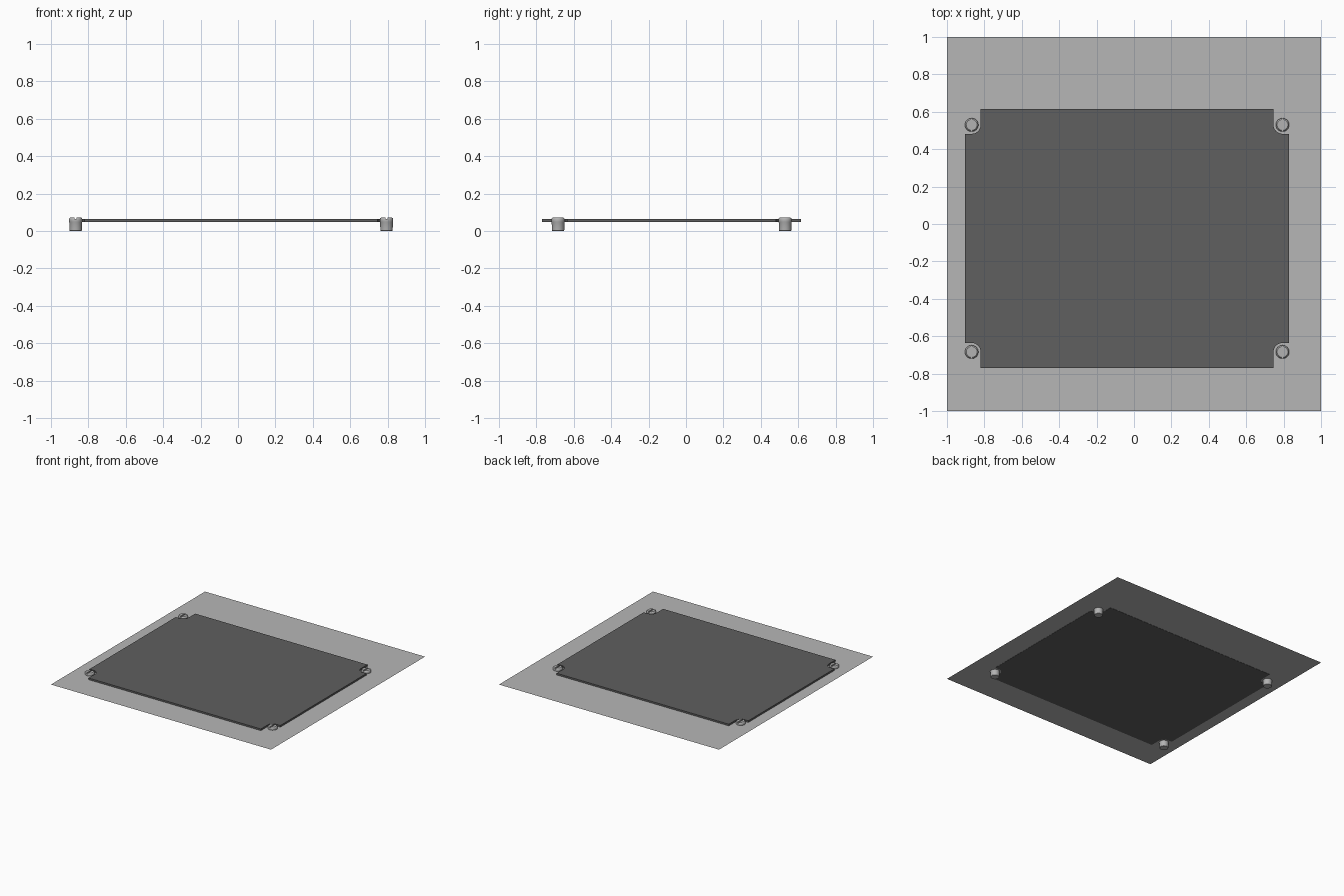
import bpy, bmesh, math

if "Cube" in bpy.data.objects:
    bpy.data.objects.remove(bpy.data.objects["Cube"])

CX, CY = -0.037, -0.077      # plate centre
SX, SY = 0.831, 0.607        # screw offsets from plate centre


def material(name, v):
    m = bpy.data.materials.new(name)
    m.diffuse_color = (v, v, v, 1)
    m.use_nodes = True
    m.node_tree.nodes["Principled BSDF"].inputs["Base Color"].default_value = m.diffuse_color
    return m


light = material("light_grey", 0.47)
dark = material("dark_grey", 0.115)
metal = material("screw_grey", 0.45)


def add(name, mesh, mat=None, loc=(0, 0, 0)):
    ob = bpy.data.objects.new(name, mesh)
    ob.location = loc
    bpy.context.collection.objects.link(ob)
    if mat:
        mesh.materials.append(mat)
    return ob


def to_mesh(bm, name):
    bmesh.ops.recalc_face_normals(bm, faces=bm.faces)
    me = bpy.data.meshes.new(name)
    bm.to_mesh(me)
    bm.free()
    return me


# Thin square backing sheet, level with the underside of the plate
bm = bmesh.new()
bm.faces.new([bm.verts.new((x, y, 0)) for x, y in ((-1, -1), (1, -1), (1, 1), (-1, 1))])
add("backing_sheet", to_mesh(bm, "backing_sheet"), light, (0, 0, 0.049))

# Cover plate with rounded notches around the screws
HX, HY, R = 0.867, 0.692, 0.048
quarter = [(HX, SY - R)]
for i in range(9):
    a = math.radians(270 - 90 * i / 8)
    quarter.append((SX + R * math.cos(a), SY + R * math.sin(a)))
quarter.append((SX - R, HY))
outline = []
for sx, sy in ((1, 1), (-1, 1), (-1, -1), (1, -1)):
    pts = quarter if sx * sy > 0 else quarter[::-1]
    outline += [(sx * x, sy * y) for x, y in pts]
bm = bmesh.new()
face = bm.faces.new([bm.verts.new((x, y, 0)) for x, y in outline])
ext = bmesh.ops.extrude_face_region(bm, geom=[face], use_keep_orig=True)
bmesh.ops.translate(bm, vec=(0, 0, 0.0155),
                    verts=[v for v in ext["geom"] if isinstance(v, bmesh.types.BMVert)])
add("cover_plate", to_mesh(bm, "cover_plate"), dark, (CX, CY, 0.0475))

# Slotted screw, lathed from a profile
profile = [(0.031, 0), (0.033, 0.002), (0.034, 0.045), (0.036, 0.05), (0.036, 0.063),
           (0.034, 0.068), (0.029, 0.072)]
N = 24
bm = bmesh.new()
rings = [[bm.verts.new((r * math.cos(2 * math.pi * i / N), r * math.sin(2 * math.pi * i / N), z))
          for i in range(N)] for r, z in profile]
for a, b in zip(rings, rings[1:]):
    for i in range(N):
        j = (i + 1) % N
        bm.faces.new((a[i], a[j], b[j], b[i]))
bm.faces.new(rings[0][::-1])
bm.faces.new(rings[-1])
screw = add("screw", to_mesh(bm, "screw"), metal)

# Cut the slot along y
bm = bmesh.new()
bmesh.ops.create_cube(bm, size=1)
bmesh.ops.scale(bm, vec=(0.011, 0.1, 0.02), verts=bm.verts)
cutter = add("slot_cutter", to_mesh(bm, "slot_cutter"), metal, (0, 0, 0.074))
cutter.hide_render = True
mod = screw.modifiers.new("slot", "BOOLEAN")
mod.operation = "DIFFERENCE"
mod.object = cutter
bpy.context.view_layer.update()
slotted = bpy.data.meshes.new_from_object(screw.evaluated_get(bpy.context.evaluated_depsgraph_get()))
bpy.data.objects.remove(screw)
bpy.data.objects.remove(cutter)

# Four screws in the corners
screws = []
for sx in (-1, 1):
    for sy in (-1, 1):
        side = ("left" if sx < 0 else "right") + ("_front" if sy < 0 else "_back")
        screws.append(add("screw_" + side, slotted, None, (CX + sx * SX, CY + sy * SY, 0)))
bpy.ops.object.select_all(action="DESELECT")
screws[0].select_set(True)
bpy.context.view_layer.objects.active = screws[0]
bpy.ops.object.shade_smooth_by_angle(angle=math.radians(30))
